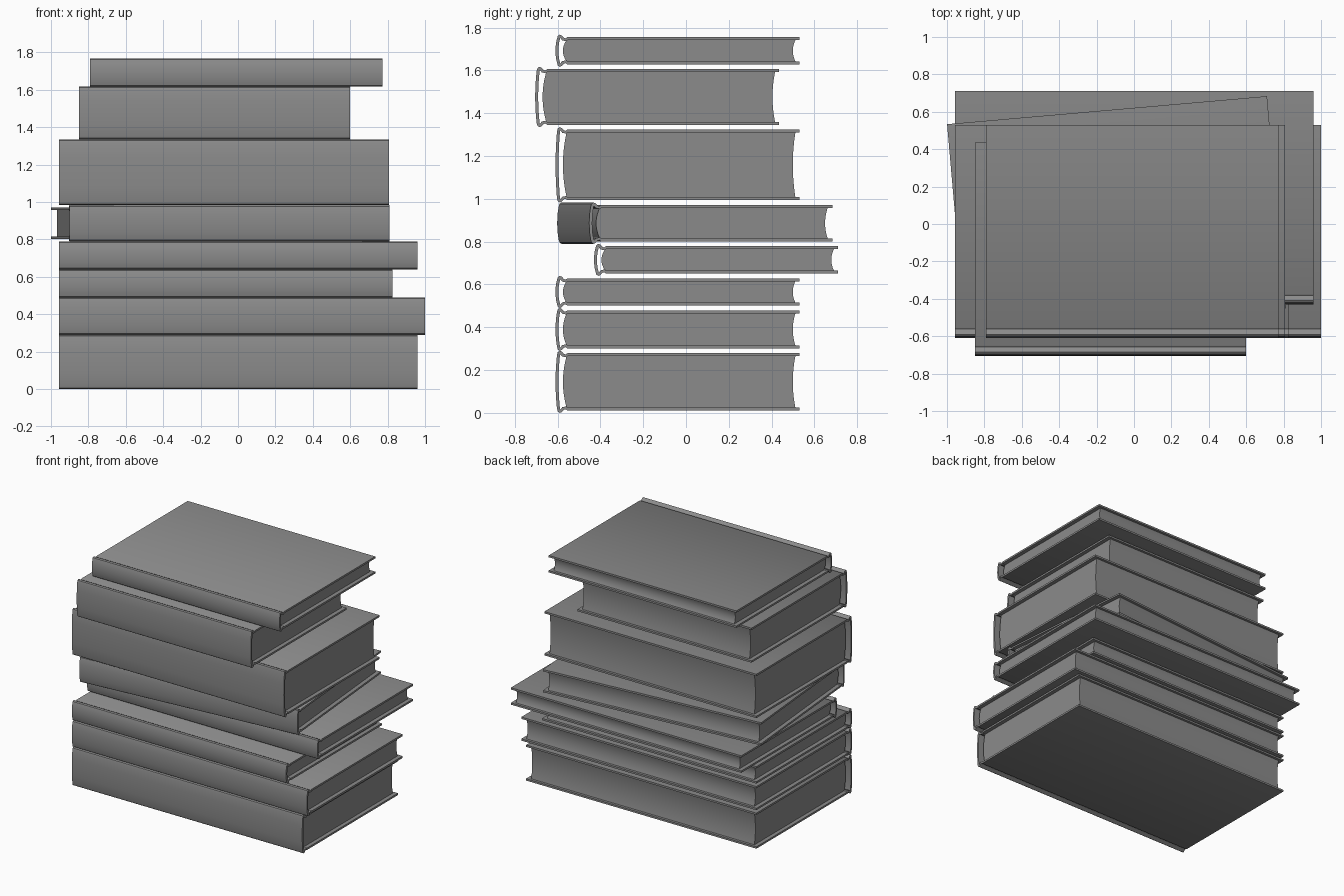
import bpy, math
from mathutils import Vector, Matrix

cube = bpy.data.objects.get("Cube")
if cube:
    bpy.data.objects.remove(cube, do_unlink=True)

GREY = 0.26
mat = bpy.data.materials.new("book grey")
mat.use_nodes = True
mat.diffuse_color = (GREY, GREY, GREY, 1)
mat.node_tree.nodes["Principled BSDF"].inputs["Base Color"].default_value = (GREY, GREY, GREY, 1)

DEPTH = 1.14      # spine to fore edge
BOARD = 0.014     # cover thickness
INSET = 0.011     # boards sit lower than the spine shoulders


def extrude(name, strip_a, strip_b, length, matrix):
    """Prism along x, its section running between two matching point strips."""
    n = len(strip_a)
    verts = [(x, p[0], p[1]) for x in (-length / 2, length / 2)
             for strip in (strip_a, strip_b) for p in strip]
    faces = []
    for i in range(n - 1):
        a, b, c, d = i, i + 1, n + i + 1, n + i
        m = 2 * n
        faces += [(a, d, c, b), (m + a, m + b, m + c, m + d),
                  (a, b, m + b, m + a), (d, m + d, m + c, c)]
    for i in (0, n - 1):
        f = (i, 2 * n + i, 3 * n + i, n + i)
        faces.append(f if i == 0 else f[::-1])
    mesh = bpy.data.meshes.new(name)
    mesh.from_pydata(verts, [], faces)
    mesh.materials.append(mat)
    ob = bpy.data.objects.new(name, mesh)
    bpy.context.collection.objects.link(ob)
    ob.matrix_world = matrix
    bpy.ops.object.select_all(action='DESELECT')
    ob.select_set(True)
    bpy.context.view_layer.objects.active = ob
    bpy.ops.object.mode_set(mode='EDIT')
    bpy.ops.mesh.select_all(action='SELECT')
    bpy.ops.mesh.normals_make_consistent(inside=False)
    bpy.ops.object.mode_set(mode='OBJECT')
    bpy.ops.object.shade_smooth_by_angle(angle=math.radians(40))
    return ob


def inner_offset(points, t):
    """Shift an open 2D outline inwards by t."""
    result = []
    for i, p in enumerate(points):
        before, after = points[max(i - 1, 0)], points[min(i + 1, len(points) - 1)]
        d = (Vector(after) - Vector(before)).normalized()
        result.append((p[0] - d.y * t, p[1] + d.x * t))
    return result


def book(name, length, height, matrix):
    h = height / 2
    # Cover: board, hinge groove, shoulder and gently rounded spine
    upper = [(DEPTH, h - INSET), (0.056, h - INSET), (0.048, h - 0.017), (0.04, h - 0.015),
             (0.03, h - 0.004), (0.02, h), (0.011, h - 0.006), (0.007, h - 0.02),
             (0.002, h * 0.45), (0, 0)]
    outline = upper + [(y, -z) for y, z in upper[-2::-1]]
    extrude(name + "_cover", outline, inner_offset(outline, BOARD), length, matrix)
    # Pages: rounded at the spine, hollowed at the fore edge
    k = h - INSET - BOARD
    steps = [i / 6 - 1 for i in range(13)]
    back = [(0.052 - 0.017 * (1 - s * s), k * s) for s in steps]
    fore = [(DEPTH - 0.019 - 0.012 * (1 - s * s), k * s) for s in steps]
    extrude(name + "_pages", back, fore, length - 0.06, matrix)


# name, left end x, right end x, spine y, bottom z, top z
stack = [
    ("bottom_book", -0.957, 0.961, -0.61, 0, 0.29),
    ("second_book", -0.957, 1.0, -0.61, 0.29, 0.49),
    ("third_book", -0.957, 0.827, -0.61, 0.49, 0.64),
    ("fourth_book", -0.957, 0.961, -0.43, 0.64, 0.79),
    ("sixth_book", -0.957, 0.808, -0.61, 0.983, 1.335),
    ("seventh_book", -0.85, 0.6, -0.705, 1.335, 1.617),
    ("top_book", -0.79, 0.772, -0.61, 1.617, 1.767),
]
for name, x0, x1, y, z0, z1 in stack:
    book(name, x1 - x0, z1 - z0, Matrix.Translation(((x0 + x1) / 2, y, (z0 + z1) / 2)))

# The fifth book lies turned on the pile
turn = Matrix.Rotation(math.radians(5), 4, 'Z')
middle = Vector((-0.9, -0.602, 0.8865)) + turn @ Vector((1.717 / 2, 0, 0))
book("fifth_book", 1.717, 0.193, Matrix.Translation(middle) @ turn)
